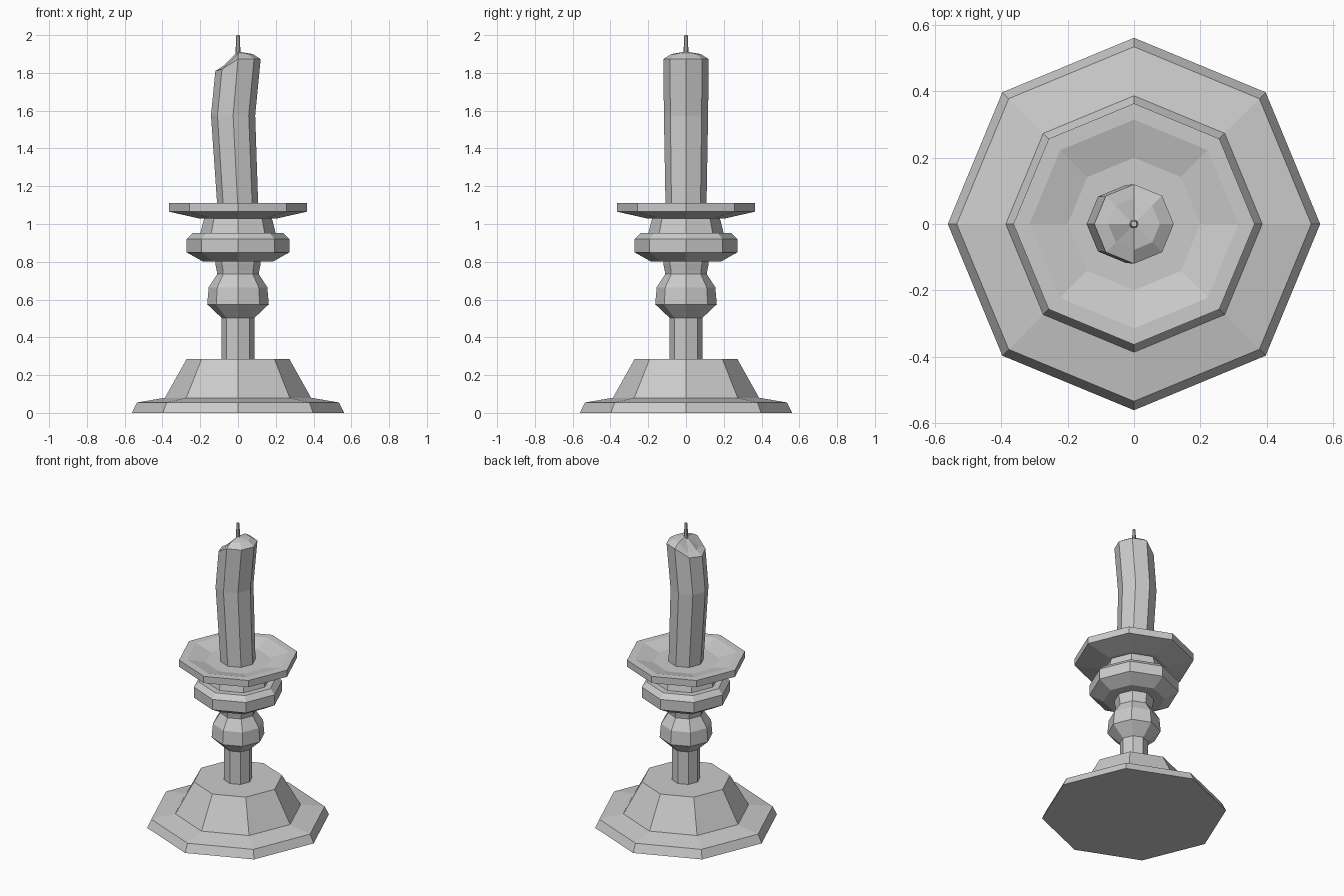
import bpy
import bmesh
from math import cos, sin, pi

SIDES = 8

cube = bpy.data.objects.get("Cube")
if cube:
    bpy.data.objects.remove(cube, do_unlink=True)

grey = bpy.data.materials.new("plain grey")
grey.use_nodes = True
colour = (0.6, 0.6, 0.6, 1)
grey.diffuse_color = colour
grey.node_tree.nodes["Principled BSDF"].inputs["Base Color"].default_value = colour


def ring(radius, z, shift=0.0):
    """One octagon with a corner on each axis."""
    return [(shift + radius * cos(2 * pi * i / SIDES),
             radius * sin(2 * pi * i / SIDES), z) for i in range(SIDES)]


def loft(name, rings, tip=None):
    """Skin a stack of rings, closed below and closed or pointed above."""
    bm = bmesh.new()
    loops = [[bm.verts.new(p) for p in r] for r in rings]
    for low, high in zip(loops, loops[1:]):
        for i in range(SIDES):
            j = (i + 1) % SIDES
            bm.faces.new((low[i], low[j], high[j], high[i]))
    bm.faces.new(loops[0][::-1])
    if tip:
        peak = bm.verts.new(tip)
        for i in range(SIDES):
            bm.faces.new((loops[-1][i], loops[-1][(i + 1) % SIDES], peak))
    else:
        bm.faces.new(loops[-1])
    bmesh.ops.recalc_face_normals(bm, faces=bm.faces)
    mesh = bpy.data.meshes.new(name)
    bm.to_mesh(mesh)
    bm.free()
    mesh.materials.append(grey)
    obj = bpy.data.objects.new(name, mesh)
    bpy.context.collection.objects.link(obj)
    return obj


# Turned holder parts: (radius, height) profiles from bottom to top
profiles = {
    "base": [(0.562, 0), (0.535, 0.055), (0.387, 0.08), (0.272, 0.285)],
    "stem": [(0.087, 0.28), (0.087, 0.51)],
    "lower_knob": [(0.087, 0.503), (0.163, 0.575), (0.155, 0.665), (0.11, 0.735)],
    "collar": [(0.11, 0.735), (0.112, 0.75), (0.12, 0.79), (0.12, 0.81)],
    "upper_knob": [(0.187, 0.802), (0.272, 0.85), (0.272, 0.92), (0.24, 0.952)],
    "neck": [(0.2, 0.95), (0.178, 1.035)],
    "drip_dish": [(0.2, 1.028), (0.364, 1.065), (0.364, 1.11), (0.315, 1.11),
                  (0.2, 1.08)],
}
for name, profile in profiles.items():
    loft(name, [ring(r, z) for r, z in profile])

# Bent candle, with its rim and crown melted down on the right side (-x)
rim = [(x, y, 1.81 if x < -0.1 else 1.82 if x < -0.01 else 1.873)
       for x, y, z in ring(0.12, 0)]
crown = [(x, y, 1.837 if x < -0.01 else 1.9) for x, y, z in ring(0.078, 0)]
loft("candle", [ring(0.108, 1.07), ring(0.117, 1.575, -0.026), rim, crown],
     tip=(0, 0, 1.913))

# Wick
loft("wick", [ring(0.014, 1.89), ring(0.009, 2.0)])
